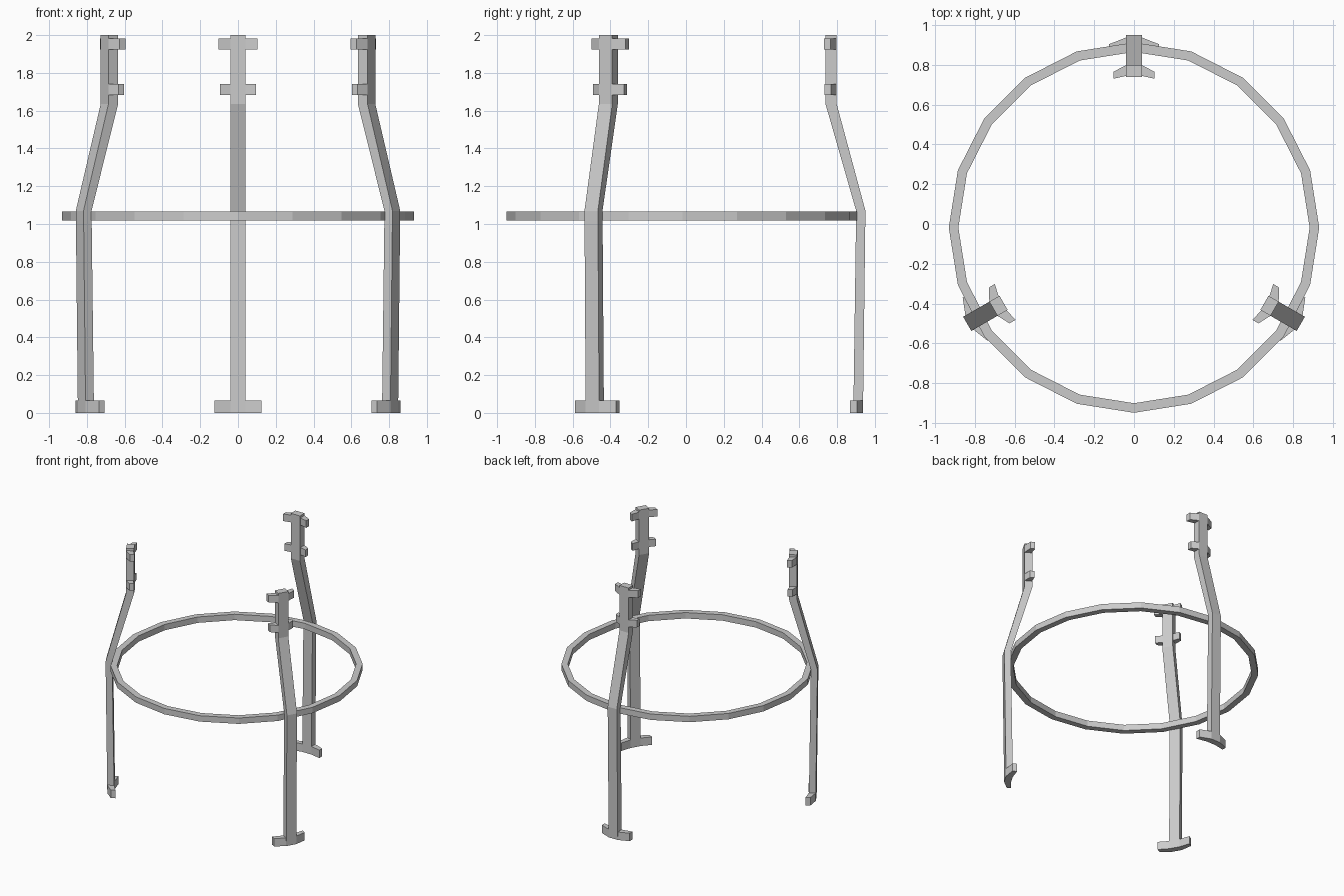
import bpy, bmesh
from math import cos, sin, pi, radians
from mathutils import Matrix

if "Cube" in bpy.data.objects:
    bpy.data.objects.remove(bpy.data.objects["Cube"])

CY = -0.018                                  # centre of ring and leg circle
W = 0.041                                    # half width of a leg


def prism(bm, a, b):
    """Closed solid between two matching outlines."""
    va = [bm.verts.new(p) for p in a]
    vb = [bm.verts.new(p) for p in b]
    n = len(a)
    bm.faces.new(va)
    bm.faces.new(vb[::-1])
    for i in range(n):
        j = (i + 1) % n
        bm.faces.new((va[j], va[i], vb[i], vb[j]))


def finish(bm, name, matrix):
    bmesh.ops.recalc_face_normals(bm, faces=bm.faces)
    bm.transform(matrix)
    me = bpy.data.meshes.new(name)
    bm.to_mesh(me)
    bm.free()
    ob = bpy.data.objects.new(name, me)
    bpy.context.collection.objects.link(ob)


def wings(bm, z0, z1, tip, root, end):
    """Mirrored tapering lugs on both sides of a leg; root/end = inner, outer radius."""
    for s in (-1, 1):
        pts = [(s * W, root[0]), (s * W, root[1]), (s * tip, end[1]), (s * tip, end[0])]
        prism(bm, [(x, y, z0) for x, y in pts], [(x, y, z1) for x, y in pts])


# Three bent legs with feet and two pairs of upper lugs
profile = [(0.955, 0), (0.968, 1.07), (0.816, 1.634), (0.816, 2),
           (0.757, 2), (0.757, 1.634), (0.919, 1.07), (0.904, 0)]
for name, ang in (("back_leg", 0), ("left_leg", 120), ("right_leg", 240)):
    bm = bmesh.new()
    prism(bm, [(-W, y, z) for y, z in profile], [(W, y, z) for y, z in profile])
    wings(bm, 0, 0.065, 0.125, (0.904, 0.955), (0.887, 0.922))
    wings(bm, 1.682, 1.74, 0.095, (0.762, 0.816), (0.752, 0.786))
    wings(bm, 1.924, 1.982, 0.104, (0.762, 0.816), (0.748, 0.783))
    finish(bm, name, Matrix.Translation((0, CY, 0)) @ Matrix.Rotation(radians(ang), 4, 'Z'))

# Twenty-sided support ring
bm = bmesh.new()
N = 20
section = [(0.883, 1.018), (0.931, 1.018), (0.931, 1.066), (0.883, 1.066)]
loops = [[bm.verts.new((r * cos(2 * pi * i / N), r * sin(2 * pi * i / N), z))
          for r, z in section] for i in range(N)]
for i in range(N):
    a, b = loops[i], loops[(i + 1) % N]
    for k in range(4):
        m = (k + 1) % 4
        bm.faces.new((a[k], b[k], b[m], a[m]))
finish(bm, "support_ring", Matrix.Translation((0, CY, 0)))
